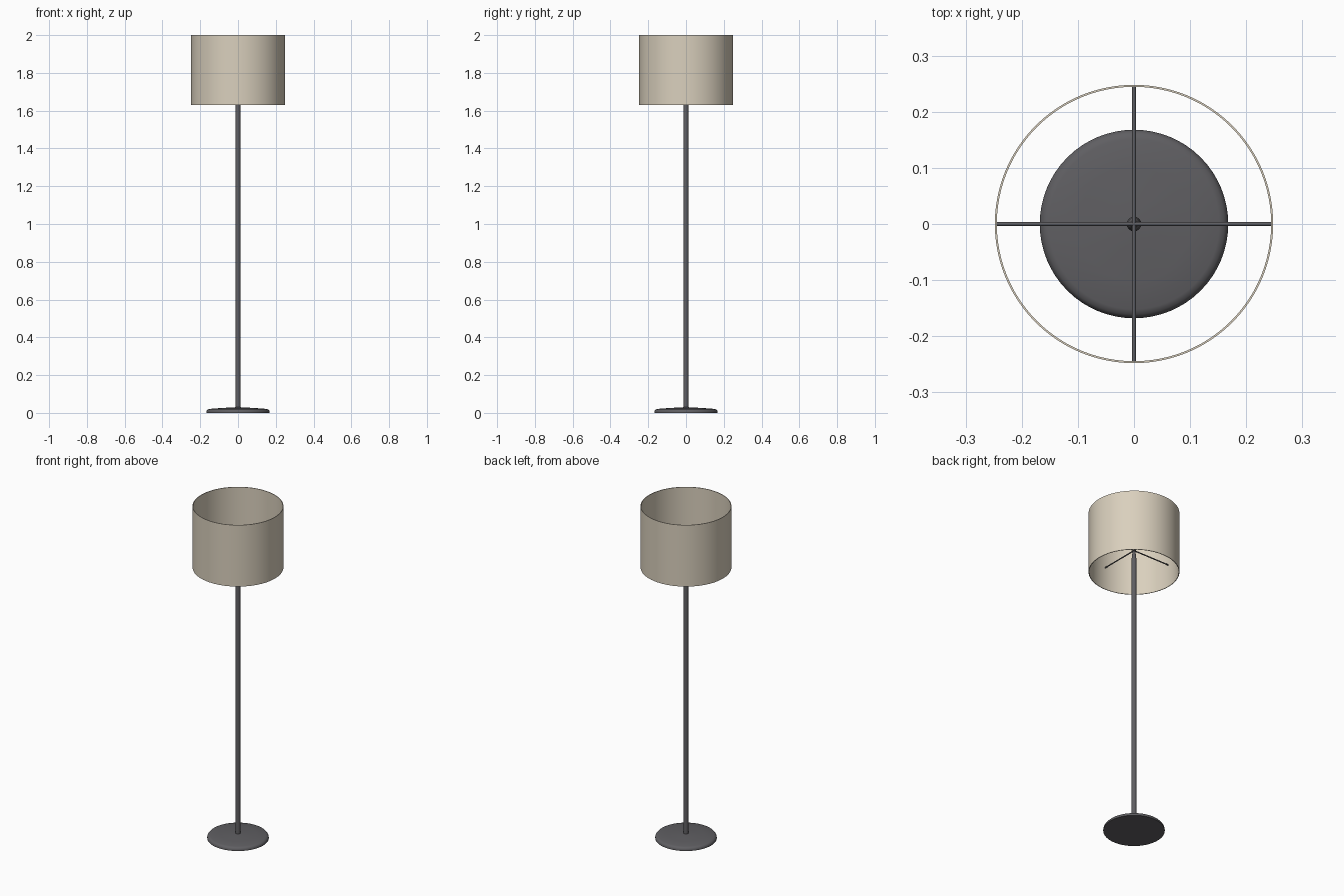
import bpy, math

cube = bpy.data.objects.get("Cube")
if cube:
    bpy.data.objects.remove(cube, do_unlink=True)


def material(name, colour):
    m = bpy.data.materials.new(name)
    m.use_nodes = True
    m.diffuse_color = (*colour, 1)
    bsdf = next(n for n in m.node_tree.nodes if n.type == 'BSDF_PRINCIPLED')
    bsdf.inputs["Base Color"].default_value = (*colour, 1)
    return m


metal = material("dark grey metal", (0.115, 0.113, 0.122))
fabric = material("cream fabric", (0.70, 0.63, 0.51))


def smooth(obj, angle=35):
    bpy.ops.object.select_all(action='DESELECT')
    obj.select_set(True)
    bpy.context.view_layer.objects.active = obj
    bpy.ops.object.shade_smooth_by_angle(angle=math.radians(angle))


def lathe(name, profile, mat, segments=64, closed=False):
    """Revolve (radius, height) points about z; open profiles get end caps."""
    verts, faces = [], []
    for r, z in profile:
        for i in range(segments):
            a = math.tau * i / segments
            verts.append((r * math.cos(a), r * math.sin(a), z))
    n = len(profile)
    for k in range(n if closed else n - 1):
        a, b = k * segments, (k + 1) % n * segments
        for i in range(segments):
            j = (i + 1) % segments
            faces.append((a + i, a + j, b + j, b + i))
    if not closed:
        faces.append(tuple(reversed(range(segments))))
        faces.append(tuple(range((n - 1) * segments, n * segments)))
    mesh = bpy.data.meshes.new(name)
    mesh.from_pydata(verts, [], faces)
    mesh.materials.append(mat)
    obj = bpy.data.objects.new(name, mesh)
    bpy.context.collection.objects.link(obj)
    smooth(obj)
    return obj


# Weighted foot: flat underside, rounded rim, gently domed top
lathe("base", [(0.168, 0), (0.168, 0.006), (0.166, 0.012), (0.161, 0.018),
               (0.152, 0.021), (0.10, 0.025), (0.05, 0.028), (0.013, 0.03)], metal)

# Upright with a tapered tip
arm_z = 1.765
lathe("pole", [(0.013, 0.02), (0.013, 1.71), (0.011, 1.735),
               (0.007, 1.757), (0.003, arm_z)], metal, 32)

# Open drum shade with a thin wall
lathe("shade", [(0.248, 1.63), (0.248, 2.0), (0.2445, 2.0), (0.2445, 1.63)],
      fabric, 96, closed=True)

# Crossed spokes holding the shade
for i, side in enumerate(("left", "back", "right", "front")):
    a = math.tau * i / 4
    length = 0.246
    bpy.ops.mesh.primitive_cylinder_add(
        vertices=12, radius=0.0035, depth=length,
        location=(math.cos(a) * length / 2, math.sin(a) * length / 2, arm_z),
        rotation=(0, math.pi / 2, a))
    spoke = bpy.context.object
    spoke.name = "spoke_" + side
    spoke.data.materials.append(metal)
    smooth(spoke)
